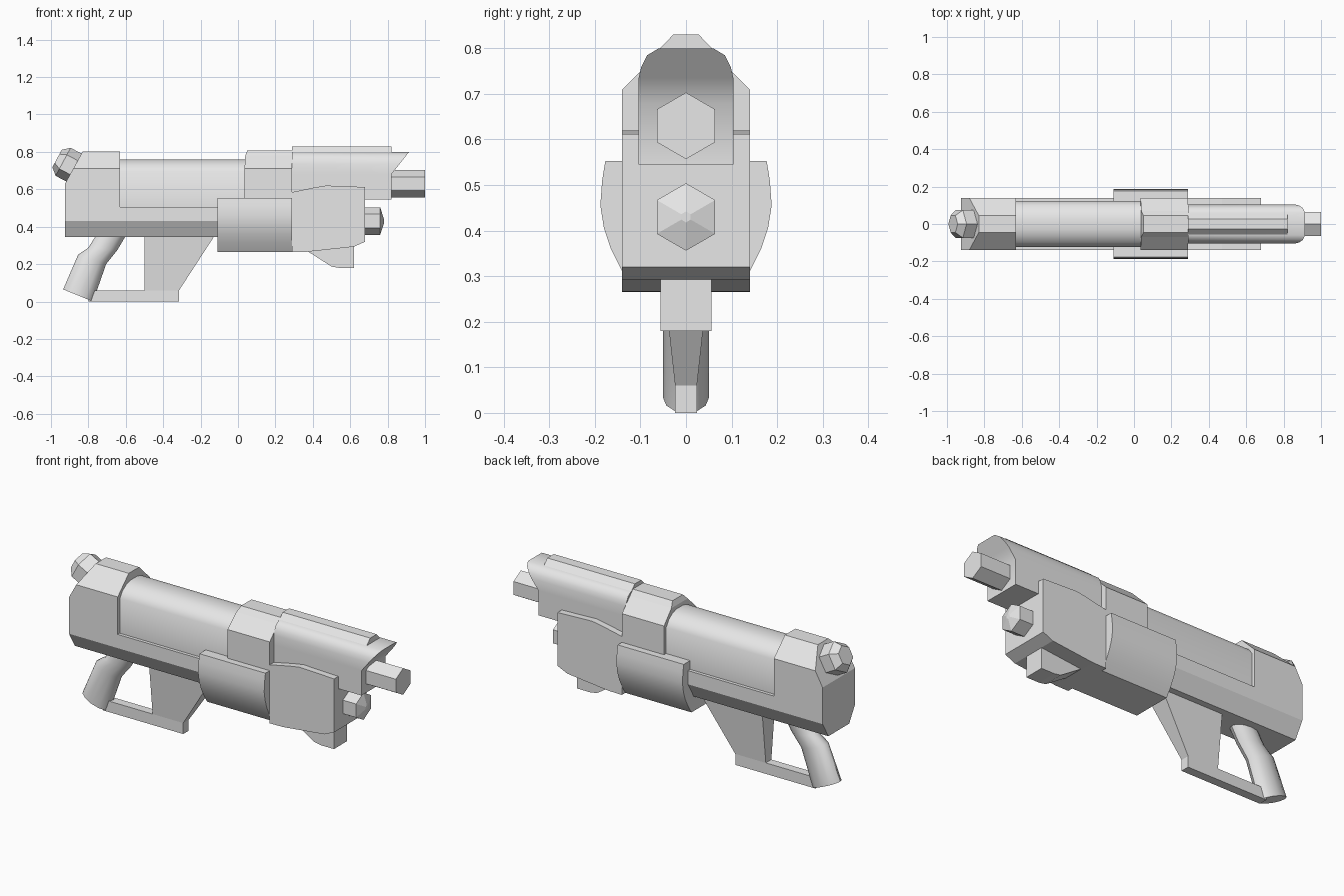
import bpy, bmesh, math
from mathutils import Vector

cube = bpy.data.objects.get("Cube")
if cube:
    bpy.data.objects.remove(cube, do_unlink=True)

grey = bpy.data.materials.new("plain_grey")
grey.use_nodes = True
grey.diffuse_color = (0.8, 0.8, 0.8, 1)
grey.node_tree.nodes["Principled BSDF"].inputs["Base Color"].default_value = (0.8, 0.8, 0.8, 1)


def finish(name, bm, smooth=0):
    """Turn a bmesh into a named object; smooth is an angle in degrees."""
    bmesh.ops.recalc_face_normals(bm, faces=bm.faces)
    mesh = bpy.data.meshes.new(name)
    bm.to_mesh(mesh)
    bm.free()
    mesh.materials.append(grey)
    ob = bpy.data.objects.new(name, mesh)
    bpy.context.collection.objects.link(ob)
    if smooth:
        bpy.ops.object.select_all(action='DESELECT')
        ob.select_set(True)
        bpy.context.view_layer.objects.active = ob
        bpy.ops.object.shade_smooth_by_angle(angle=math.radians(smooth))
    return ob


def section(name, half, back, front, smooth=0):
    """Mirrored (y, z) section, lofted along x between two ends given as functions of z."""
    bm = bmesh.new()
    rows = [[bm.verts.new((end(z), s * y, z)) for end in (back, front) for s in (-1, 1)]
            for y, z in half]
    for a, b in zip(rows, rows[1:]):
        for i, j in ((0, 1), (1, 3), (3, 2), (2, 0)):
            bm.faces.new((a[i], a[j], b[j], b[i]))
    for r in (rows[0], rows[-1]):
        bm.faces.new((r[0], r[1], r[3], r[2]))
    return finish(name, bm, smooth)


def plate(name, outline, width):
    """Side outline in (x, z), given a half width that may depend on z."""
    bm = bmesh.new()
    left, right = [[bm.verts.new((x, s * width(z), z)) for x, z in outline] for s in (1, -1)]
    bm.faces.new(left)
    bm.faces.new(right)
    for i in range(len(outline)):
        j = (i + 1) % len(outline)
        bm.faces.new((left[i], left[j], right[j], right[i]))
    return finish(name, bm)


def loft(name, rings, smooth=0):
    """Skin closed rings of points and cap both ends."""
    bm = bmesh.new()
    vs = [[bm.verts.new(p) for p in ring] for ring in rings]
    n = len(vs[0])
    for a, b in zip(vs, vs[1:]):
        for i in range(n):
            bm.faces.new((a[i], a[(i + 1) % n], b[(i + 1) % n], b[i]))
    bm.faces.new(vs[0])
    bm.faces.new(vs[-1])
    return finish(name, bm, smooth)


def ring(centre, u, v, n):
    """Ellipse with half axes u and v; the first corner lies along u."""
    return [Vector(centre) + Vector(u) * math.cos(k * math.tau / n)
            + Vector(v) * math.sin(k * math.tau / n) for k in range(n)]


def hexagon(name, origin, axis, steps):
    """Six-sided turned part: steps are (distance along axis, radius)."""
    axis = Vector(axis).normalized()
    side = Vector((0, 1, 0))
    up = axis.cross(side)
    return loft(name, [ring(Vector(origin) + axis * t, up * r, side * r, 6) for t, r in steps])


def at(x):
    return lambda z: x


# Receiver: rear block with sloped back, lower body, inset middle, collar
section("rear_block",
        [(.09, .345), (.14, .43), (.14, .63), (.14, .71), (.045, .803)],
        lambda z: -.925 + max(0, z - .63) * .55, at(-.63))
section("lower_body", [(.09, .345), (.14, .43), (.14, .505)], at(-.63), at(.29))
section("middle_cover", [(.122, .505), (.122, .695), (.098, .728), (.065, .75), (.03, .76)],
        at(-.63), at(.04), 40)
section("collar", [(.14, .505), (.14, .71), (.07, .78), (.045, .808)],
        lambda z: .035 + max(0, z - .77) * .4, at(.29))

# Barrel shroud with overhanging tip, and its top rail
section("barrel_shroud",
        [(.104, .545), (.104, .68), (.104, .735), (.098, .76), (.085, .785), (.06, .8)],
        at(.29), lambda z: .82 + max(0, z - .68) * .79, 40)
section("top_rail", [(.06, .797), (.028, .83)], at(.29), at(.82))

# Pump shell and front housing
section("pump_shell",
        [(.11, .265), (.14, .31), (.165, .36), (.18, .405), (.188, .455), (.184, .51), (.177, .553)],
        at(-.11), at(.29), 40)
plate("front_housing",
      [(.29, .265), (.37, .266), (.62, .293), (.68, .32), (.68, .612), (.47, .62), (.41, .61), (.29, .585)],
      at(.14))
plate("lower_fin", [(.37, .27), (.5, .187), (.54, .18), (.62, .18), (.62, .3), (.4, .3)], at(.056))

# Hexagonal barrels and rear knob
hexagon("upper_barrel", (.78, 0, .63), (1, 0, 0), [(0, .073), (.22, .073)])
hexagon("lower_barrel", (.66, 0, .43), (1, 0, 0), [(0, .074), (.1, .074), (.12, .012)])
hexagon("rear_knob", (-.86, 0, .707), (-.88, 0, .47), [(0, .085), (.085, .085), (.122, .053)])

# Guard strut and bottom bar
plate("guard_strut", [(-.5, .36), (-.12, .36), (-.315, .06), (-.5, .06)],
      lambda z: .024 + (z - .06) * .11)
plate("guard_bar", [(-.8, 0), (-.315, 0), (-.315, .06), (-.8, .06)], at(.024))

# Curved grip, one ring per pair of back and front points
pairs = [((-.935, .065), (-.775, 0)), ((-.855, .25), (-.705, .2)),
         ((-.8, .288), (-.645, .275)), ((-.755, .36), (-.595, .36))]
rings = []
for back, front in pairs:
    b, f = Vector((back[0], 0, back[1])), Vector((front[0], 0, front[1]))
    rings.append(ring((b + f) / 2, (f - b) / 2, (0, .05, 0), 12))
loft("grip", rings, 40)
